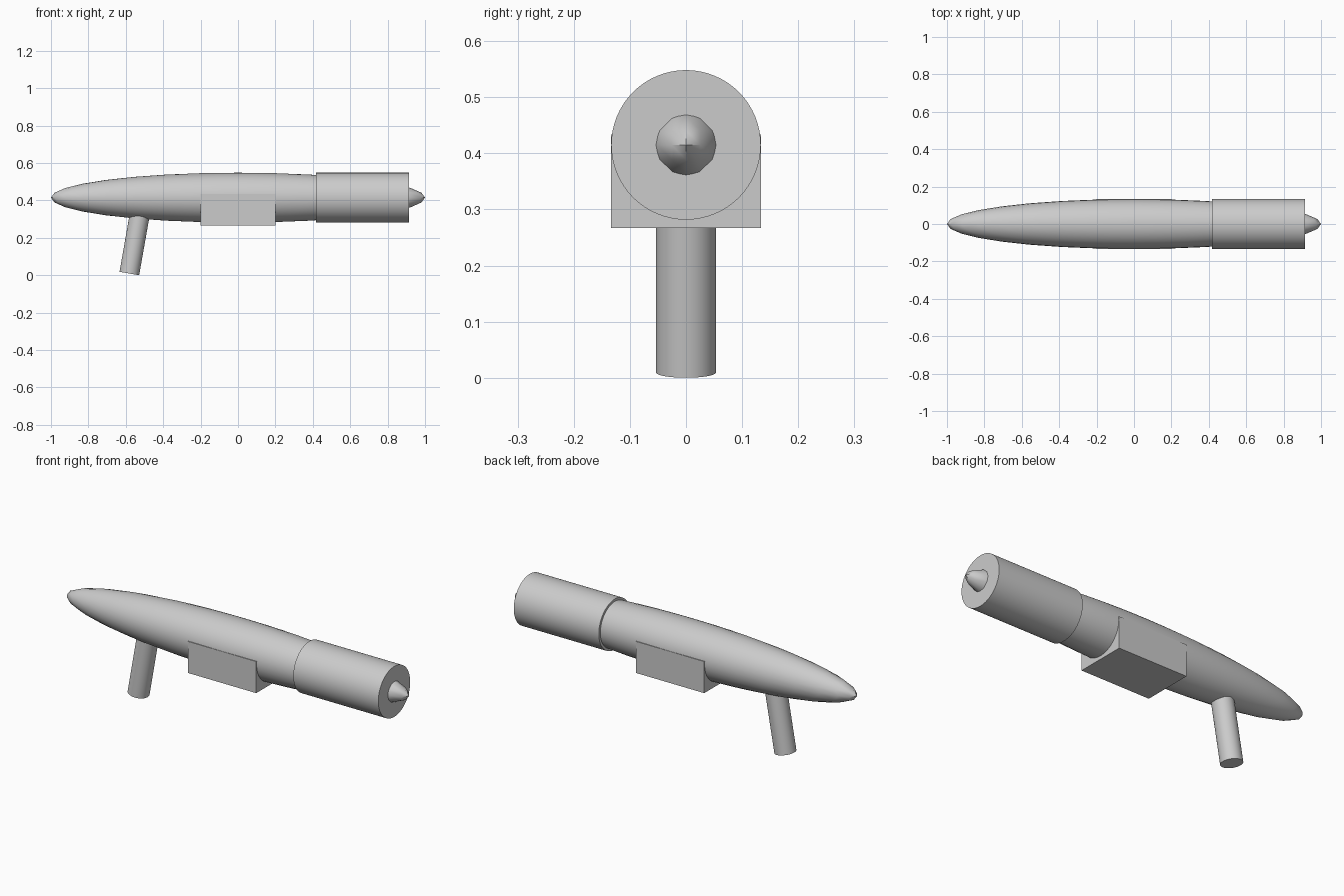
import bpy
import math
from mathutils import Vector

cube = bpy.data.objects.get("Cube")
if cube:
    bpy.data.objects.remove(cube, do_unlink=True)

AXIS_Z = 0.415    # height of the body's long axis
RADIUS = 0.1333   # widest body radius

grey = bpy.data.materials.new("plain grey")
grey.use_nodes = True
colour = (0.6, 0.6, 0.6, 1)
grey.diffuse_color = colour
grey.node_tree.nodes["Principled BSDF"].inputs["Base Color"].default_value = colour


def finish(name, smooth=True):
    """Name the active object, apply its scale, colour and shade it."""
    obj = bpy.context.object
    obj.name = name
    bpy.ops.object.transform_apply(location=False, rotation=False, scale=True)
    obj.data.materials.append(grey)
    if smooth:
        bpy.ops.object.shade_smooth_by_angle(angle=math.radians(40))
    return obj


def cylinder(name, radius, length, centre, tilt):
    """Cylinder whose axis is tilted from vertical towards +x."""
    bpy.ops.mesh.primitive_cylinder_add(vertices=64, radius=radius, depth=length,
                                        location=centre, rotation=(0, tilt, 0))
    return finish(name)


# Long pointed body
bpy.ops.mesh.primitive_uv_sphere_add(segments=32, ring_count=16, radius=1,
                                     location=(0, 0, AXIS_Z))
bpy.context.object.scale = (1, RADIUS, RADIUS)
finish("body")

# Sleeve around the tail, leaving the tip showing
cylinder("tail_sleeve", RADIUS, 0.497, (0.665, 0, AXIS_Z), math.pi / 2)

# Block under the middle
bpy.ops.mesh.primitive_cube_add(size=1, location=(0, 0, 0.35))
bpy.context.object.scale = (0.4, 2 * RADIUS, 0.1667)
finish("belly_block", smooth=False)

# Slanted leg, its top buried in the body
tilt = math.radians(10)
length = 0.36
foot = Vector((-0.581, 0, 0.0093))
direction = Vector((math.sin(tilt), 0, math.cos(tilt)))
cylinder("leg", 0.0533, length, foot + direction * length / 2, tilt)
